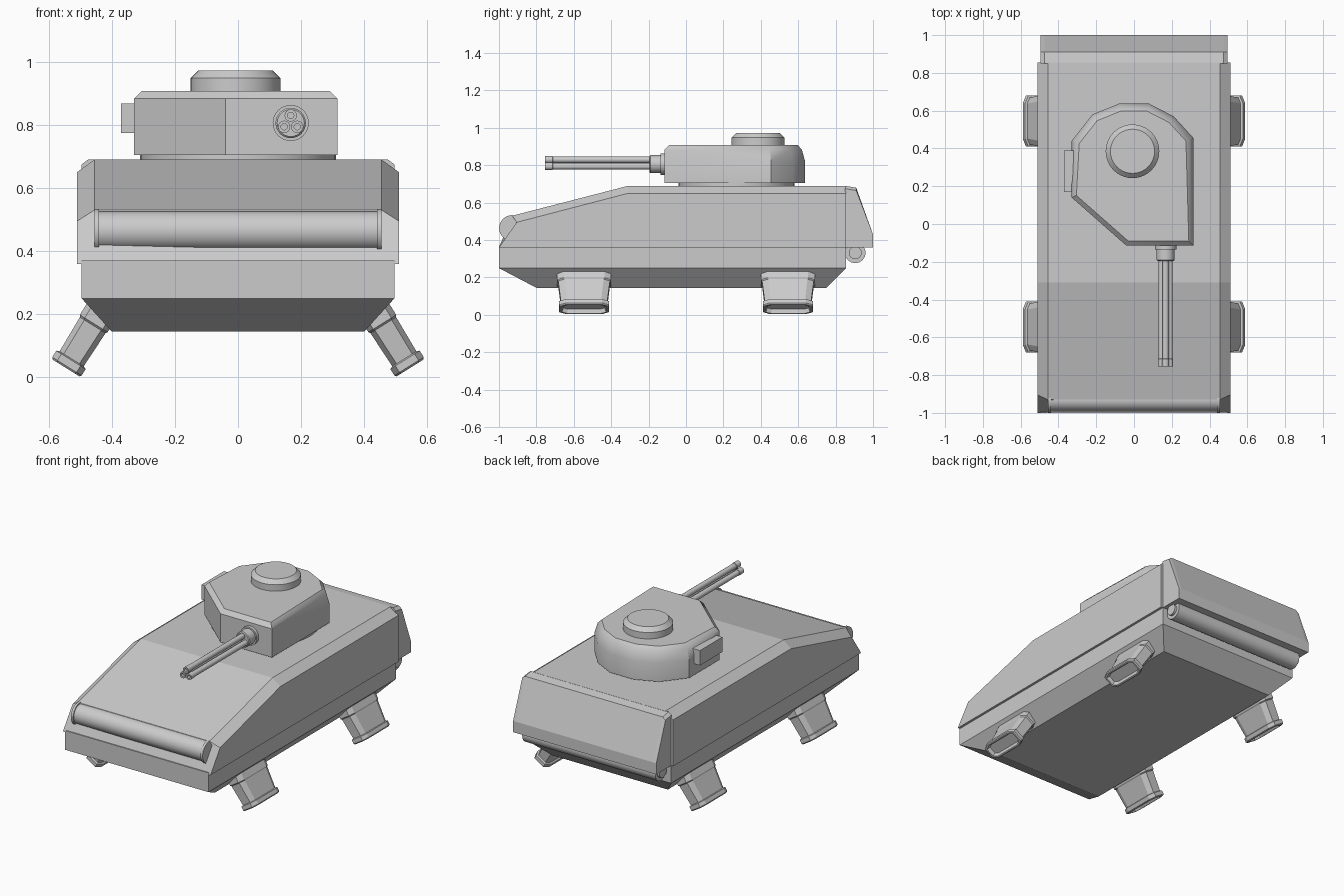
import bpy, bmesh, math
from mathutils import Vector

if "Cube" in bpy.data.objects:
    bpy.data.objects.remove(bpy.data.objects["Cube"])


def loft(name, rings, angle=30):
    """Skin a list of equal-length point rings and cap both ends."""
    bm = bmesh.new()
    vs = [[bm.verts.new(p) for p in r] for r in rings]
    n = len(rings[0])
    for a, b in zip(vs, vs[1:]):
        for i in range(n):
            j = (i + 1) % n
            bm.faces.new((a[i], a[j], b[j], b[i]))
    bm.faces.new(vs[0])
    bm.faces.new(vs[-1])
    bmesh.ops.recalc_face_normals(bm, faces=bm.faces)
    me = bpy.data.meshes.new(name)
    bm.to_mesh(me)
    bm.free()
    me.shade_smooth()
    me.set_sharp_from_angle(angle=math.radians(angle))
    ob = bpy.data.objects.new(name, me)
    bpy.context.collection.objects.link(ob)
    return ob


def lathe(name, origin, axis, profile, n=32):
    """Turned part: profile is (distance along axis, radius)."""
    u, v = {'X': ((0, 1, 0), (0, 0, 1)), 'Y': ((1, 0, 0), (0, 0, 1)),
            'Z': ((1, 0, 0), (0, 1, 0))}[axis]
    u, v, o = Vector(u), Vector(v), Vector(origin)
    w = Vector([float(axis == c) for c in 'XYZ'])
    ang = [2 * math.pi * i / n for i in range(n)]
    return loft(name, [[o + w * d + (u * math.cos(a) + v * math.sin(a)) * r
                        for a in ang] for d, r in profile])


def rect(x, y0, y1, z):
    return [(-x, y0, z), (x, y0, z), (x, y1, z), (-x, y1, z)]


# Lower hull with sloped belly
loft("lower_hull", [rect(.40, -.80, .75, .145), rect(.495, -1, .855, .25),
                    rect(.495, -1, .855, .37)], 5)


# Upper hull: stations from nose to rear (bottom y, shoulder y/z, top y/z)
def station(yb, ys, zs, yt, zt):
    half = [(.51, yb, .36), (.51, ys, zs), (.455, yt, zt)]
    return half + [(-x, y, z) for x, y, z in reversed(half)]


loft("upper_hull", [station(-1, -.905, .495, -.93, .53),
                    station(-.31, -.31, .65, -.31, .69),
                    station(.855, .855, .65, .855, .69)], 5)

# Rear hull cap
cap = [(.85, .36), (.85, .69), (.91, .68), (1.0, .43), (1.0, .36)]
loft("rear_cap", [[(x, y, z - dz * (z > .6)) for y, z in cap]
                  for x, dz in ((-.495, .015), (-.475, 0), (.475, 0), (.495, .015))], 5)

# Front and rear rollers with end flanges
lathe("front_roller", (0, -.93, .464), 'X',
      [(-.455, .069), (-.44, .069), (-.44, .062), (.44, .062), (.44, .069), (.455, .069)])
lathe("rear_roller", (0, .905, .332), 'X',
      [(-.475, .034), (-.46, .034), (-.46, .055), (.46, .055), (.46, .034), (.475, .034)])

# Four splayed legs with octagonal sections, collars and recessed feet
LEG = [(.022, .033, .110), (0, .042, .118), (0, .050, .128), (.006, .055, .134),
       (.030, .055, .134), (.034, .045, .124), (.160, .048, .138),
       (.166, .052, .145), (.215, .052, .145), (.235, .045, .135)]


def leg_ring(s, yc, t, a, b):
    ca, sa = math.cos(math.radians(32)), math.sin(math.radians(32))
    c = .35 * a
    oct_pts = [(a, b - 2 * c), (a - c, b), (c - a, b), (-a, b - 2 * c),
               (-a, 2 * c - b), (c - a, -b), (a - c, -b), (a, 2 * c - b)]
    return [(s * (.545 - sa * t + ca * p), yc + q, .030 + ca * t + sa * p)
            for p, q in oct_pts]


for s, side in ((-1, "left"), (1, "right")):
    for yc, end in ((-.545, "front"), (.545, "rear")):
        loft(f"{end}_{side}_leg", [leg_ring(s, yc, *k) for k in LEG], 5)

# Turret ring
lathe("turret_ring", (0, .27, 0), 'Z', [(.68, .31), (.71, .31)], 48)

# Turret: faceted front, rounded rear with a deeper top bevel
outline = [(-.04, -.115), (.315, -.115), (.315, .455), (.21, .57), (.08, .637),
           (-.08, .637), (-.22, .58), (-.33, .44), (-.33, .14)]
centre = Vector((0, .27))


def turret_ring(z_front, z_rear, in_front, in_rear):
    pts = []
    for i, p in enumerate(outline):
        rear = 2 <= i <= 7
        z, inset = (z_rear, in_rear) if rear else (z_front, in_front)
        a, b, c = Vector(outline[i - 1]), Vector(p), Vector(outline[(i + 1) % 9])
        d1, d2 = (b - a).normalized(), (c - b).normalized()
        n1, n2 = Vector((-d1.y, d1.x)), Vector((-d2.y, d2.x))
        q = b + (n1 + n2) * inset / (1 + n1.dot(n2))
        pts.append((q.x, q.y, z))
    return pts


loft("turret", [turret_ring(.705, .705, 0, 0), turret_ring(.883, .82, 0, 0),
                turret_ring(.89, .885, .007, .018), turret_ring(.908, .908, .025, .04)], 32)

# Commander hatch
lathe("hatch", (-.008, .385, 0), 'Z', [(.90, .142), (.948, .142), (.973, .117)], 40)

# Side sight box
sight = [(-.37, .17), (-.32, .17), (-.32, .39), (-.37, .39)]
loft("sight_box", [[(x, y, z) for x, y in sight] for z in (.775, .868)])

# Gun mount and three barrels
gx, gz = .167, .806
lathe("gun_mount", (gx, 0, gz), 'Y',
      [(-.195, .043), (-.19, .048), (-.135, .048), (-.135, .057), (-.10, .057)])
for k in range(3):
    a = math.radians(90 + 120 * k)
    lathe(f"barrel_{k + 1}", (gx + .024 * math.cos(a), 0, gz + .024 * math.sin(a)), 'Y',
          [(-.70, .010), (-.755, .010), (-.755, .0195), (-.715, .0195),
           (-.712, .017), (-.18, .017)], 16)
